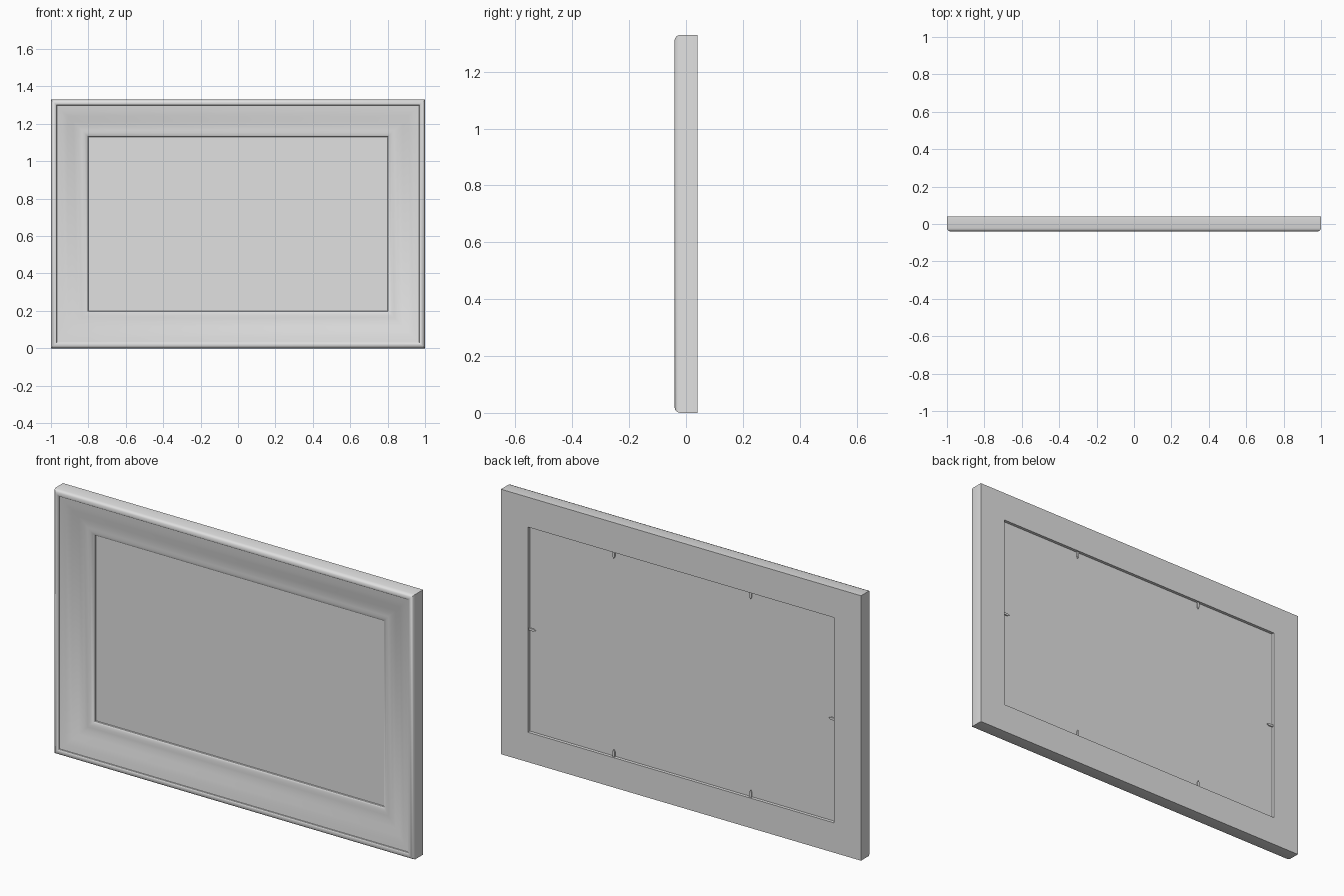
import bpy, bmesh, math
from mathutils import Matrix, Vector

if "Cube" in bpy.data.objects:
    bpy.data.objects.remove(bpy.data.objects["Cube"])

W, H = 1.0, 1.33            # half width, full height

grey = bpy.data.materials.new("plain grey")
grey.diffuse_color = (0.75, 0.75, 0.75, 1)
grey.use_nodes = True
grey.node_tree.nodes["Principled BSDF"].inputs["Base Color"].default_value = grey.diffuse_color


def finish(name, bm, smooth=False):
    bmesh.ops.recalc_face_normals(bm, faces=bm.faces)
    mesh = bpy.data.meshes.new(name)
    bm.to_mesh(mesh)
    bm.free()
    mesh.materials.append(grey)
    ob = bpy.data.objects.new(name, mesh)
    bpy.context.collection.objects.link(ob)
    if smooth:
        bpy.ops.object.select_all(action='DESELECT')
        ob.select_set(True)
        bpy.context.view_layer.objects.active = ob
        bpy.ops.object.shade_smooth_by_angle(angle=math.radians(35))
    return ob


# Mitred moulding: closed profile of (inset from outer edge, depth)
profile = [
    (0.0, 0.04), (0.0, -0.022), (0.004, -0.032), (0.011, -0.038),
    (0.018, -0.04), (0.024, -0.039), (0.03, -0.035), (0.031, -0.030),
    (0.06, -0.025), (0.09, -0.016), (0.12, -0.006), (0.145, 0.0),
    (0.165, 0.001), (0.178, 0.002), (0.19, 0.006), (0.198, 0.011),
    (0.2, 0.016), (0.15, 0.016), (0.15, 0.04),
]
bm = bmesh.new()
rings = []
for d, y in profile:
    x = W - d
    rings.append([bm.verts.new(p) for p in
                  ((-x, y, d), (x, y, d), (x, y, H - d), (-x, y, H - d))])
for i, ring in enumerate(rings):
    nxt = rings[(i + 1) % len(rings)]
    for k in range(4):
        n = (k + 1) % 4
        bm.faces.new((ring[k], ring[n], nxt[n], nxt[k]))
finish("frame_moulding", bm, smooth=True)

# Flat panel held in the rebate
bm = bmesh.new()
size = Vector((2 * (W - 0.151), 0.010, H - 0.302))
bmesh.ops.create_cube(bm, size=1, matrix=Matrix.Translation((0, 0.021, H / 2))
                      @ Matrix.Diagonal(size.to_4d()))
finish("picture_panel", bm)


# Small pointed retaining clips behind the panel, pointing inwards
def clip(name, x, z, angle):
    bm = bmesh.new()
    outline = [(-0.006, -0.008), (0.006, -0.008), (0.006, 0.025),
               (0.0, 0.036), (-0.006, 0.025)]
    face = bm.faces.new([bm.verts.new((a, 0.027, b)) for a, b in outline])
    out = bmesh.ops.extrude_face_region(bm, geom=[face])
    verts = [v for v in out["geom"] if isinstance(v, bmesh.types.BMVert)]
    bmesh.ops.translate(bm, verts=verts, vec=(0, 0.006, 0))
    bm.transform(Matrix.Translation((x, 0, z)) @ Matrix.Rotation(angle, 4, 'Y'))
    finish(name, bm)


for side, sx in (("left", -1), ("right", 1)):
    clip("bottom_clip_" + side, sx * 0.38, 0.15, 0)
    clip("top_clip_" + side, sx * 0.38, H - 0.15, math.pi)
    clip("side_clip_" + side, sx * (W - 0.15), H / 2, -sx * math.pi / 2)
